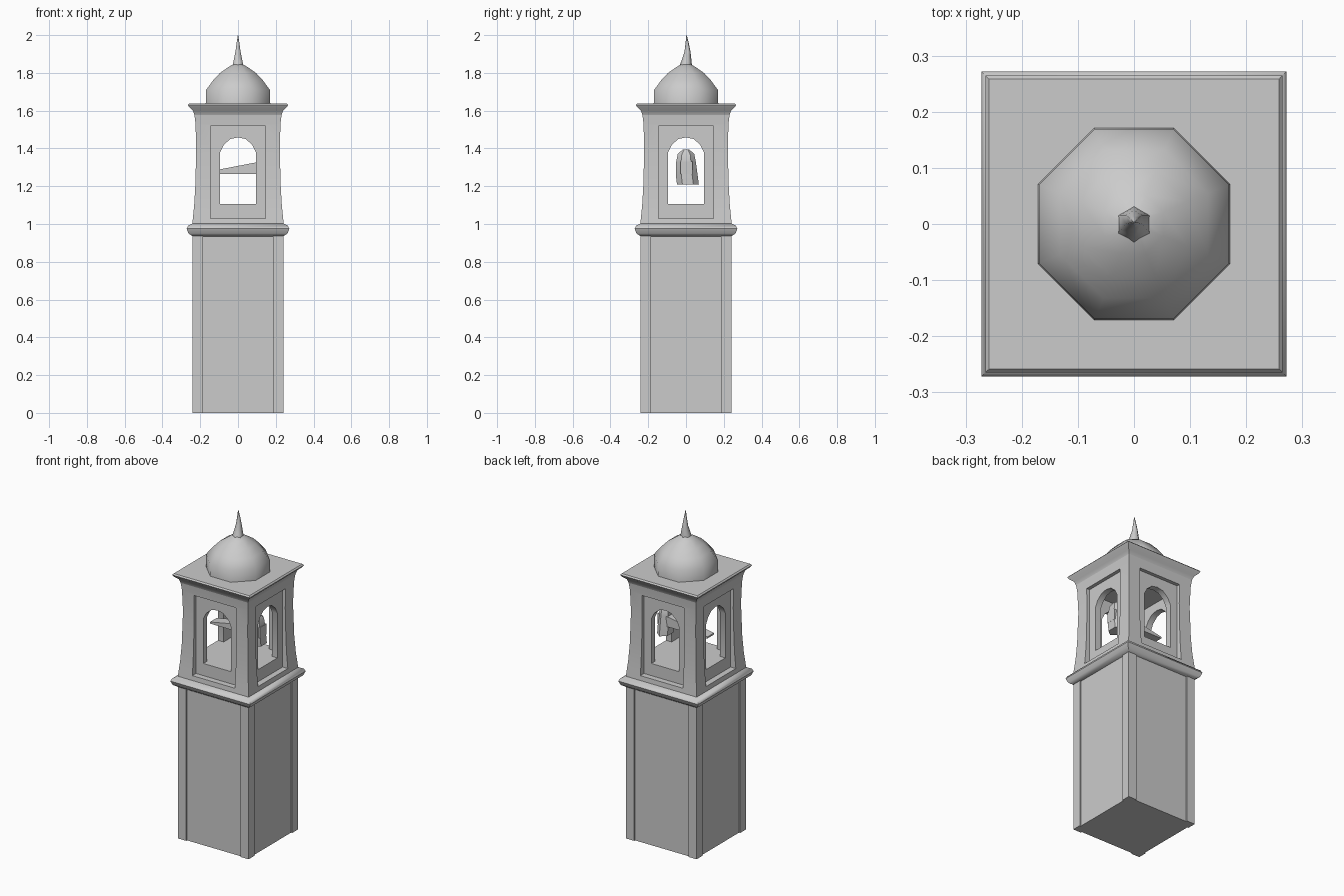
import bpy, bmesh, math
from mathutils import Matrix, Vector

if "Cube" in bpy.data.objects:
    bpy.data.objects.remove(bpy.data.objects["Cube"])


def finish(name, bm, smooth=None):
    bmesh.ops.recalc_face_normals(bm, faces=bm.faces)
    me = bpy.data.meshes.new(name)
    bm.to_mesh(me)
    bm.free()
    ob = bpy.data.objects.new(name, me)
    bpy.context.collection.objects.link(ob)
    if smooth:
        activate(ob)
        bpy.ops.object.shade_smooth_by_angle(angle=math.radians(smooth))
    return ob


def activate(ob):
    bpy.ops.object.select_all(action='DESELECT')
    ob.select_set(True)
    bpy.context.view_layer.objects.active = ob


def loft(name, sides, rings, smooth=None):
    """Stack regular polygons; each ring is (z, apothem, y shift)."""
    bm = bmesh.new()
    loops = []
    for z, a, dy in rings:
        r = a / math.cos(math.pi / sides)
        loops.append([bm.verts.new((r * math.cos((i + .5) * math.tau / sides),
                                    r * math.sin((i + .5) * math.tau / sides) + dy, z))
                      for i in range(sides)])
    for lo, hi in zip(loops, loops[1:]):
        for i in range(sides):
            j = (i + 1) % sides
            bm.faces.new((lo[i], lo[j], hi[j], hi[i]))
    bm.faces.new(loops[0])
    bm.faces.new(loops[-1])
    return finish(name, bm, smooth)


def square(name, profile, smooth=None):
    return loft(name, 4, [(z, a, 0) for z, a in profile], smooth)


def box(name, lo, hi):
    lo, hi = Vector(lo), Vector(hi)
    bm = bmesh.new()
    bmesh.ops.create_cube(bm, size=1, matrix=Matrix.Translation((lo + hi) / 2)
                          @ Matrix.Diagonal((*(hi - lo), 1)))
    return finish(name, bm)


def prism(name, outline, y0, y1):
    """Extrude an x-z outline along y."""
    bm = bmesh.new()
    f = bm.faces.new([bm.verts.new((x, y0, z)) for x, z in outline])
    ext = bmesh.ops.extrude_face_region(bm, geom=[f])
    verts = [v for v in ext['geom'] if isinstance(v, bmesh.types.BMVert)]
    bmesh.ops.translate(bm, verts=verts, vec=(0, y1 - y0, 0))
    return finish(name, bm)


def cut(ob, cutter):
    cutter.hide_render = True
    m = ob.modifiers.new("cut", 'BOOLEAN')
    m.operation, m.solver, m.object = 'DIFFERENCE', 'EXACT', cutter
    activate(ob)
    bpy.ops.object.modifier_apply(modifier=m.name)
    bpy.data.objects.remove(cutter)


# Shaft with shallow corner strips
square("shaft", [(0, .233), (.96, .233)])
for sx in (-1, 1):
    for sy in (-1, 1):
        xs, ys = sorted((sx * .185, sx * .241)), sorted((sy * .185, sy * .241))
        box("corner_strip", (xs[0], ys[0], 0), (xs[1], ys[1], .96))

# Ledge between shaft and belfry
square("ledge", [(.935, .24), (.95, .262), (.975, .272), (.99, .265), (1.005, .235)], 40)

# Belfry: flared square body, hollowed, with recessed panels and pointed arches
belfry = square("belfry", [(.99, .243), (1.04, .238), (1.1, .232), (1.2, .226),
                           (1.4, .221), (1.53, .225), (1.6, .233)])
half = [(.095, 1.38), (.075, 1.42), (.04, 1.45)]
arch = ([(-.095, 1.105), (.095, 1.105)] + half + [(0, 1.458)]
        + [(-x, z) for x, z in reversed(half)])
cut(belfry, box("room", (-.165, -.165, 1.105), (.165, .165, 1.51)))
for k in range(4):
    turn = Matrix.Rotation(k * math.pi / 2, 4, 'Z')
    panel = prism("panel_cutter", [(-.145, 1.03), (.145, 1.03), (.145, 1.52), (-.145, 1.52)],
                  -.3, -.203)
    opening = prism("arch_cutter", arch, -.3, -.1)
    for c in (panel, opening):
        c.data.transform(turn)
        cut(belfry, c)
activate(belfry)
bpy.ops.object.shade_smooth_by_angle(angle=math.radians(30))

# Roof cornice
square("cornice", [(1.57, .228), (1.6, .238), (1.618, .258), (1.63, .265), (1.638, .258)], 40)

# Eight-sided dome and slightly bent spire
loft("dome", 8, [(1.63, .171, 0), (1.71, .169, 0), (1.76, .132, 0),
                 (1.80, .095, 0), (1.83, .052, 0), (1.852, .015, 0)], 50)
loft("spire", 6, [(1.82, .032, -.004), (1.86, .024, .002), (1.91, .014, .008),
                  (1.96, .007, .006), (2.0, .001, .003)], 60)

# Bell beam, thickening to one side
prism("bell_beam", [(-.17, 1.265), (.17, 1.265), (.17, 1.33), (.09, 1.325), (-.17, 1.275)],
      -.03, .035)

# Small bell hung against the side pier
bell = loft("bell", 6, [(1.21, .05, .01), (1.25, .05, .005), (1.33, .045, 0),
                        (1.37, .038, 0), (1.395, .015, 0)], 40)
bell.data.transform(Matrix.Translation((.135, 0, 0)) @ Matrix.Diagonal((.7, 1, 1, 1)))
